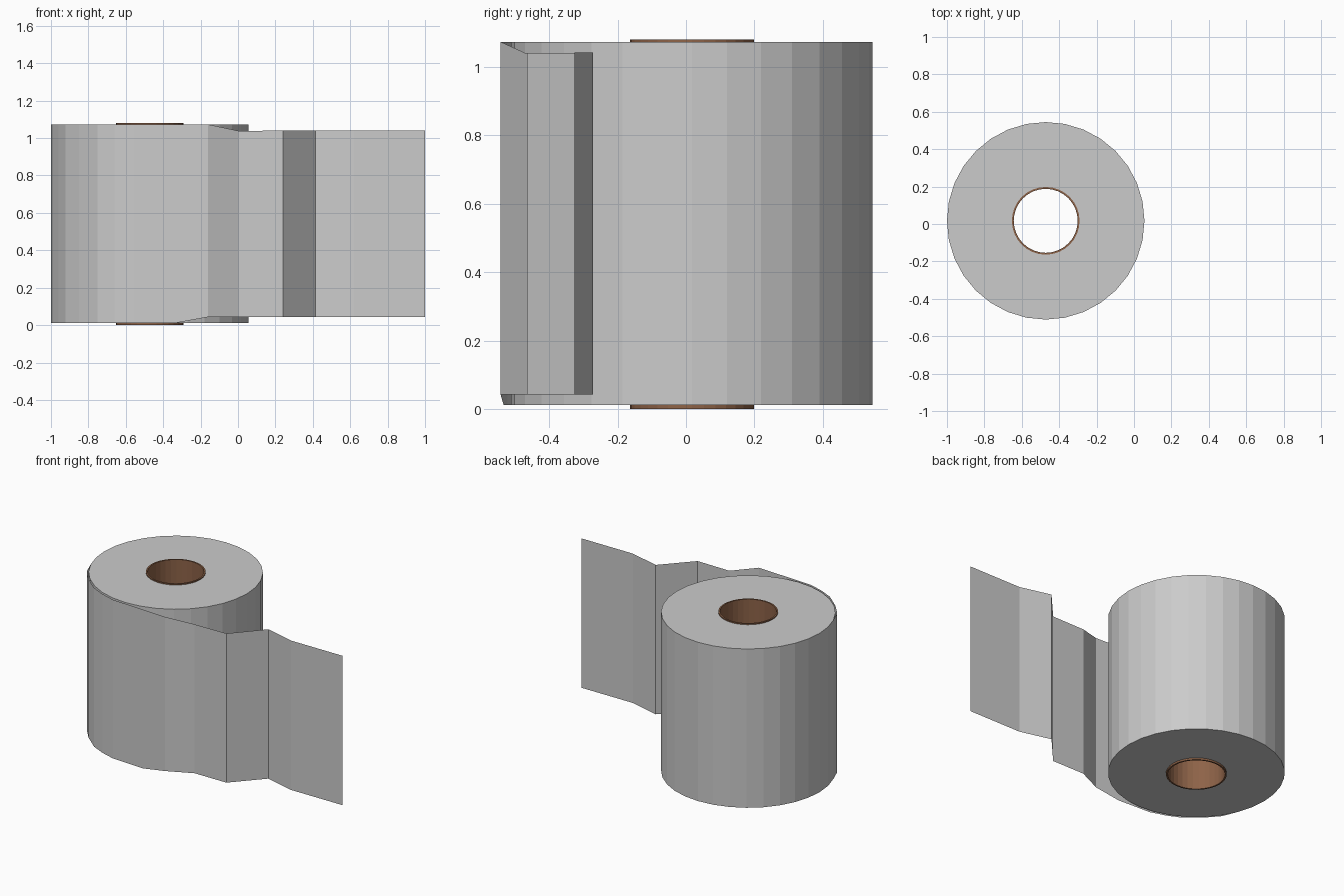
import bpy
import bmesh
from math import cos, sin, pi

if "Cube" in bpy.data.objects:
    bpy.data.objects.remove(bpy.data.objects["Cube"])

CX, CY, SIDES = -0.472, 0.017, 32


def finish(bm, name):
    mesh = bpy.data.meshes.new(name)
    bm.to_mesh(mesh)
    bm.free()
    obj = bpy.data.objects.new(name, mesh)
    bpy.context.collection.objects.link(obj)
    return obj


def lathe(name, profile):
    """Spin a closed (radius, z) profile around the roll axis."""
    bm = bmesh.new()
    rings = [[bm.verts.new((CX + r * cos(2 * pi * i / SIDES),
                            CY + r * sin(2 * pi * i / SIDES), z))
              for i in range(SIDES)] for r, z in profile]
    for k, ring in enumerate(rings):
        above = rings[(k + 1) % len(rings)]
        for i in range(SIDES):
            j = (i + 1) % SIDES
            bm.faces.new((ring[i], ring[j], above[j], above[i]))
    bmesh.ops.recalc_face_normals(bm, faces=bm.faces)
    return finish(bm, name)


# Wound paper body
lathe("paper_roll", [(0.178, 0.012), (0.528, 0.012),
                     (0.528, 1.073), (0.178, 1.073)])

# Cardboard core, slightly longer than the paper
core = lathe("cardboard_core", [(0.171, 0.0), (0.181, 0.0),
                                (0.181, 1.08), (0.171, 1.08)])
brown = bpy.data.materials.new("cardboard")
brown.diffuse_color = (0.27, 0.125, 0.065, 1)
brown.use_nodes = True
brown.node_tree.nodes["Principled BSDF"].inputs["Base Color"].default_value = brown.diffuse_color
core.data.materials.append(brown)

# Loose sheet peeling off the roll: plan path (x, y), bottom z, top z
path = [(-0.960, -0.185, 0.012, 1.073), (-0.922, -0.280, 0.012, 1.073),
        (-0.850, -0.363, 0.012, 1.073), (-0.750, -0.448, 0.012, 1.073),
        (-0.660, -0.490, 0.012, 1.073), (-0.560, -0.521, 0.012, 1.073),
        (-0.330, -0.533, 0.012, 1.073), (-0.160, -0.542, 0.043, 1.073),
        (0.005, -0.465, 0.043, 1.038), (0.240, -0.465, 0.043, 1.040),
        (0.415, -0.272, 0.043, 1.041), (0.620, -0.326, 0.043, 1.041),
        (1.000, -0.326, 0.043, 1.041)]
bm = bmesh.new()
pairs = [(bm.verts.new((x, y, lo)), bm.verts.new((x, y, hi)))
         for x, y, lo, hi in path]
for (a, b), (c, d) in zip(pairs, pairs[1:]):
    bm.faces.new((a, c, d, b))
finish(bm, "loose_sheet")
